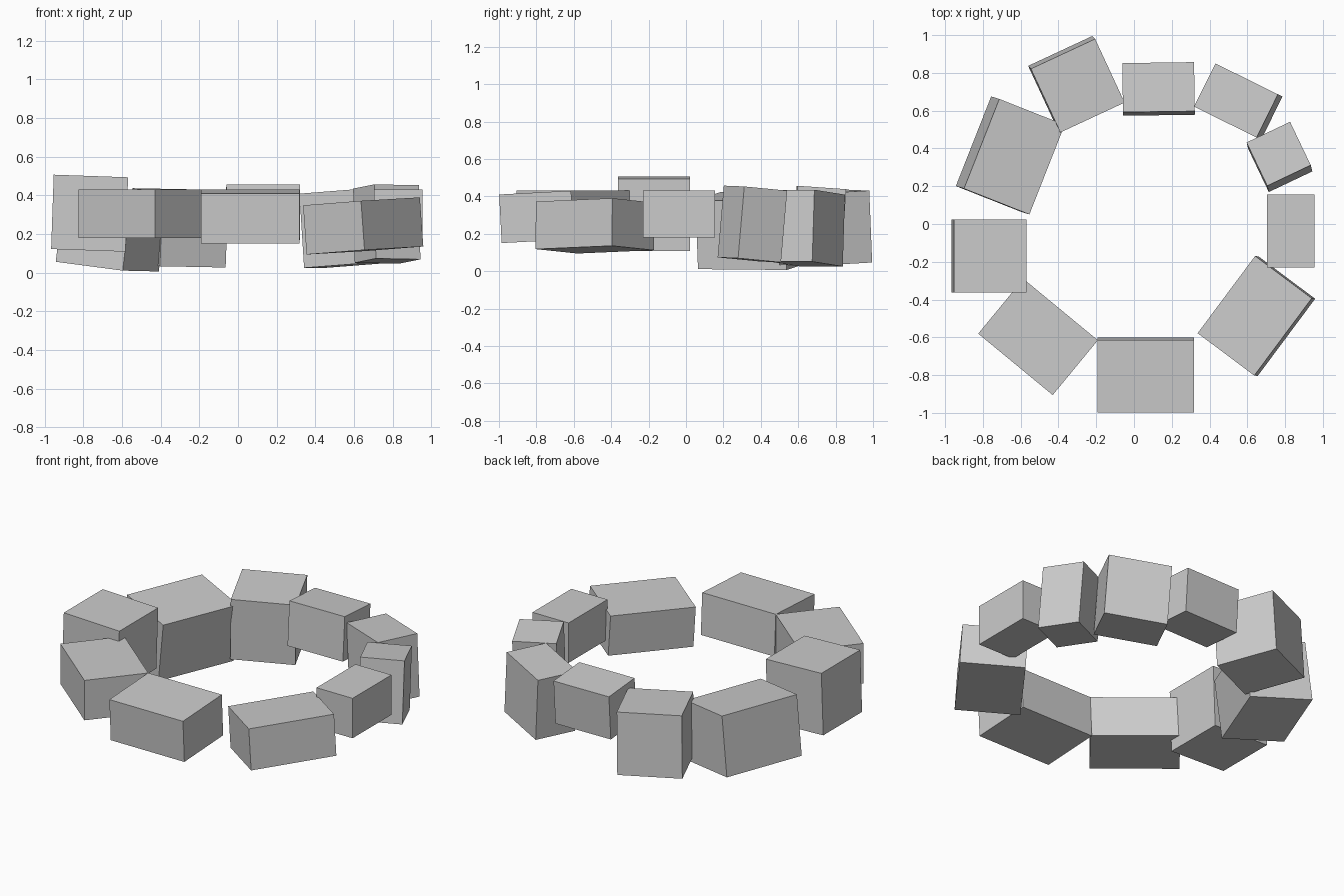
import bpy
from math import radians
from mathutils import Matrix


def block(name, center, size, yaw=0, pitch=0, roll=0):
    """Box turned by yaw, then tilted about its own long/short axes (degrees)."""
    bpy.ops.mesh.primitive_cube_add(size=1)
    ob = bpy.context.object
    ob.name = name
    rot = (Matrix.Rotation(radians(yaw), 4, 'Z')
           @ Matrix.Rotation(radians(pitch), 4, 'X')
           @ Matrix.Rotation(radians(roll), 4, 'Y'))
    ob.matrix_world = Matrix.Translation(center) @ rot @ Matrix.Diagonal((*size, 1))
    return ob


# Ring of rough stone blocks, clockwise from the back
stones = [
    # center                  size                   yaw   pitch  roll
    ((0.13, 0.715, 0.31),    (0.38, 0.26, 0.275),    0.8, -4.0,  0.0),
    ((0.552, 0.648, 0.23),   (0.37, 0.255, 0.385), -26.3,  0.0, -4.0),
    ((0.77, 0.355, 0.252),   (0.255, 0.255, 0.385), 25.5, -5.0,  1.0),
    ((0.83, -0.037, 0.305),  (0.25, 0.385, 0.25),    0.0,  0.0,  0.0),
    ((0.648, -0.487, 0.242), (0.51, 0.375, 0.255),  53.2, -3.6, -2.0),
    ((0.063, -0.80, 0.29),   (0.51, 0.385, 0.26),    0.0,  3.0,  0.0),
    ((-0.508, -0.598, 0.305), (0.511, 0.376, 0.25), -39.5, 0.0,  0.0),
    ((-0.768, -0.17, 0.308), (0.385, 0.385, 0.385),  0.0,  0.0,  2.0),
    ((-0.655, 0.363, 0.215), (0.375, 0.51, 0.37),  -21.5, -0.5,  7.0),
    ((-0.305, 0.74, 0.232),  (0.375, 0.372, 0.385), 24.9,  3.0,  1.0),
]
for i, spec in enumerate(stones, 1):
    block(f"ring_stone_{i}", *spec)
